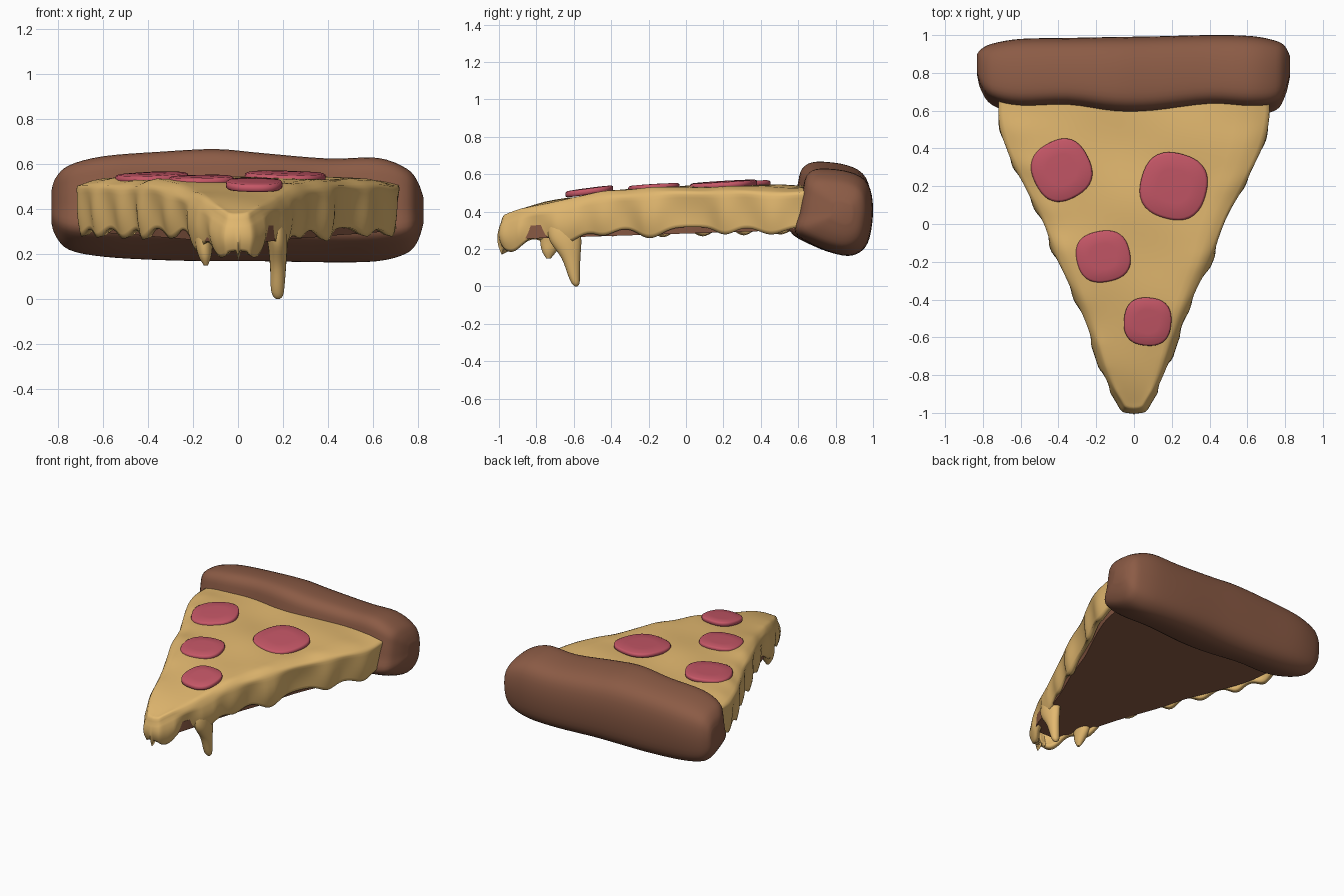
import bpy, bmesh, math
from mathutils import Vector

if "Cube" in bpy.data.objects:
    bpy.data.objects.remove(bpy.data.objects["Cube"])


def material(name, rgb):
    mat = bpy.data.materials.new(name)
    mat.use_nodes = True
    mat.diffuse_color = (*rgb, 1)
    mat.node_tree.nodes["Principled BSDF"].inputs["Base Color"].default_value = (*rgb, 1)
    return mat


CRUST = material("baked brown", (0.26, 0.105, 0.06))
CHEESE = material("melted yellow", (0.76, 0.48, 0.16))
MEAT = material("sausage red", (0.56, 0.095, 0.135))


def finish(name, bm, mat, angle=60):
    mesh = bpy.data.meshes.new(name)
    bm.to_mesh(mesh)
    bm.free()
    mesh.materials.append(mat)
    obj = bpy.data.objects.new(name, mesh)
    bpy.context.collection.objects.link(obj)
    bpy.ops.object.select_all(action="DESELECT")
    obj.select_set(True)
    bpy.context.view_layer.objects.active = obj
    bpy.ops.object.shade_smooth_by_angle(angle=math.radians(angle))
    return obj


def spline(points, steps, closed=False):
    """Smooth path through points of any dimension."""
    pts = [Vector(p) for p in points]
    n, out = len(pts), []
    pick = (lambda i: pts[i % n]) if closed else (lambda i: pts[min(max(i, 0), n - 1)])
    for i in range(n if closed else n - 1):
        a, b, c, d = (pick(i + k) for k in (-1, 0, 1, 2))
        for s in range(steps):
            t = s / steps
            out.append(b + (c - a) * (t / 2) + (a * 2 - b * 5 + c * 4 - d) * (t * t / 2)
                       + (b * 3 - a - c * 3 + d) * (t ** 3 / 2))
    return out if closed else out + [pts[-1]]


def skin(bm, rows, closed):
    """Join rows of points with quads."""
    grid = [[bm.verts.new(p) for p in row] for row in rows]
    n = len(grid[0])
    for a, b in zip(grid, grid[1:]):
        for i in range(n if closed else n - 1):
            j = (i + 1) % n
            bm.faces.new((a[i], a[j], b[j], b[i]))
    return grid


def loft(name, rings, mat, angle=60):
    bm = bmesh.new()
    grid = skin(bm, rings, True)
    bm.faces.new(grid[0])
    bm.faces.new(grid[-1])
    bmesh.ops.recalc_face_normals(bm, faces=bm.faces)
    return finish(name, bm, mat, angle)


# Crust rim: one rounded section swept across, with limits per station
section = spline([(.06, .75), (.12, .93), (.3, 1), (.7, .96), (.93, .83), (1, .55),
                  (.95, .2), (.82, .04), (.6, 0), (.25, .1), (-.04, .26), (.01, .5)], 4, True)
stations = spline([  # x, front, back, bottom, top
    (-.83, .79, .9, .34, .48), (-.81, .72, .925, .28, .54), (-.75, .645, .955, .22, .595),
    (-.6, .605, .98, .19, .635), (-.35, .61, .985, .175, .655), (-.1, .575, .99, .17, .667),
    (.1, .575, .993, .17, .65), (.4, .61, 1, .165, .625), (.62, .6, .995, .17, .628),
    (.75, .62, .97, .205, .58), (.8, .69, .94, .26, .52), (.825, .78, .89, .34, .45)], 4)
loft("crust_rim", [[(x, f + (b - f) * v, lo + (hi - lo) * w) for v, w in section]
                   for x, f, b, lo, hi in stations], CRUST)

# Outline of the slice, running round the tip from one side to the other
half = [(.725, .7), (.725, .56), (.685, .4), (.59, .2), (.495, .02), (.41, -.2),
        (.315, -.4), (.235, -.6), (.165, -.8), (.09, -.94), (.045, -.995)]
outline = spline(half + [(-x, y) for x, y in reversed(half)], 12)
normals = []
for i in range(len(outline)):
    t = outline[min(i + 1, len(outline) - 1)] - outline[max(i - 1, 0)]
    normals.append(Vector((-t.y, t.x)).normalized())
if normals[0].x < 0:
    normals = [-n for n in normals]

# Base: flat wedge of dough under the cheese, narrower at the bottom
loft("dough_base", [[(p.x * s, max(p.y, -.9), .283 + .032 * max(p.y, -.9) + rise) for p in outline]
                    for s, rise in ((.88, 0), (.9, .07))], CRUST, 30)


def top(x, y):
    drop = max(0, (.2 - y) / 1.2) ** 2.5
    lumps = .005 * math.sin(9 * x + 2) * math.sin(8 * y + 1) + .004 * math.sin(13 * y + 6 * x)
    return .537 - .165 * drop + lumps


# Drips along the hem: side, y, depth, width
drips = [(1, .45, .04, .09), (1, .2, .04, .07), (1, -.2, .06, .09), (1, -.45, .045, .08),
         (1, -.65, .07, .1), (-1, .5, .04, .07), (-1, .3, .045, .06), (-1, .08, .05, .07),
         (-1, -.13, .055, .07), (-1, -.4, .05, .08), (-1, -.7, .08, .1),
         (1, -.94, .08, .08), (-1, -.94, .08, .08)]


def hang(x, y):
    return sum(d * math.exp(-((y - c) / w) ** 2) for s, c, d, w in drips if s * x >= 0)


# Cheese: scalloped skirt, rounded rim and lumpy top, given thickness
rows = []
for t in (1, .9, .75, .6, .45, .3, .15, .06):
    row = []
    for p, n in zip(outline, normals):
        rim = top(p.x, p.y) - .035
        h = hang(p.x, p.y)
        low = .318 - h - .12 * max(0, -.5 - p.y)
        fold = (min(h, .055) - .025) * .55 * math.sin(math.pi * min(1, t * .9))
        q = p + n * (fold - .022 * t * t - .008 * (1 - t))
        row.append((q.x, q.y, rim + (low - rim) * t))
    rows.append(row)
for f in (0, .03, .08, .15, .25, .37, .5, .62, .75, .88, 1):
    row = []
    for p, n in zip(outline, normals):
        centre = Vector((0, max(p.y, -.9)))
        q = (p - n * .013).lerp(centre, f) if f < 1 else centre
        ridge = (min(hang(p.x, p.y), .055) - .02) * .35 * math.exp(-f * 7)
        row.append((q.x, q.y, top(q.x, q.y) - .03 * (1 - min(1, f / .2)) ** 2 + ridge * min(1, f * 9)))
    rows.append(row)
bm = bmesh.new()
skin(bm, rows, False)
bmesh.ops.remove_doubles(bm, verts=bm.verts, dist=.0005)
bmesh.ops.recalc_face_normals(bm, faces=bm.faces)
if sum(f.normal.z * f.calc_area() for f in bm.faces) < 0:
    bmesh.ops.reverse_faces(bm, faces=bm.faces)
cheese = finish("cheese_topping", bm, CHEESE, 80)
shell = cheese.modifiers.new("thickness", "SOLIDIFY")
shell.thickness = .035
shell.offset = -1


# Hanging strands: tapered round lofts growing out of the skirt
def strand(name, path):
    rings = []
    for x, y, z, rx, ry in spline(path, 5):
        turn = [math.tau * k / 20 for k in range(20)]
        rings.append([(x + rx * math.cos(a), y + ry * math.sin(a), z) for a in turn])
    loft(name, rings, CHEESE)


strand("long_cheese_drip", [(.14, -.655, .42, .03, .04), (.158, -.655, .34, .05, .08),
                            (.175, -.645, .25, .044, .085), (.178, -.615, .15, .036, .05),
                            (.176, -.597, .05, .03, .03), (.177, -.59, .015, .022, .02),
                            (.178, -.588, 0, .007, .007)])
strand("short_cheese_drip", [(-.12, -.7, .4, .03, .04), (-.14, -.705, .33, .045, .07),
                             (-.15, -.715, .25, .04, .065), (-.147, -.73, .19, .028, .04),
                             (-.143, -.735, .15, .009, .012)])

# Sausage slices: slightly squared discs with rounded edges, tilted to the slope
for name, x, y, rx, ry, z in (("back_right", -.383, .285, .16, .165, .542),
                              ("back_left", .21, .2, .182, .182, .546),
                              ("middle", -.163, -.172, .148, .14, .53),
                              ("front", .072, -.517, .13, .132, .51)):
    slope = .13 if y < -.4 else .06
    rings = []
    for r, dz in ((.93, -.018), (.99, -.012), (1, 0), (.985, .01), (.93, .015), (.5, .017)):
        ring = []
        for k in range(40):
            a = math.tau * k / 40
            s = r * (1 - .035 * math.cos(4 * a + x * 5))
            u, v = rx * s * math.cos(a), ry * s * math.sin(a)
            ring.append((x + u, y + v, z + dz + v * slope - u * x * .1))
        rings.append(ring)
    loft("sausage_slice_" + name, rings, MEAT)
